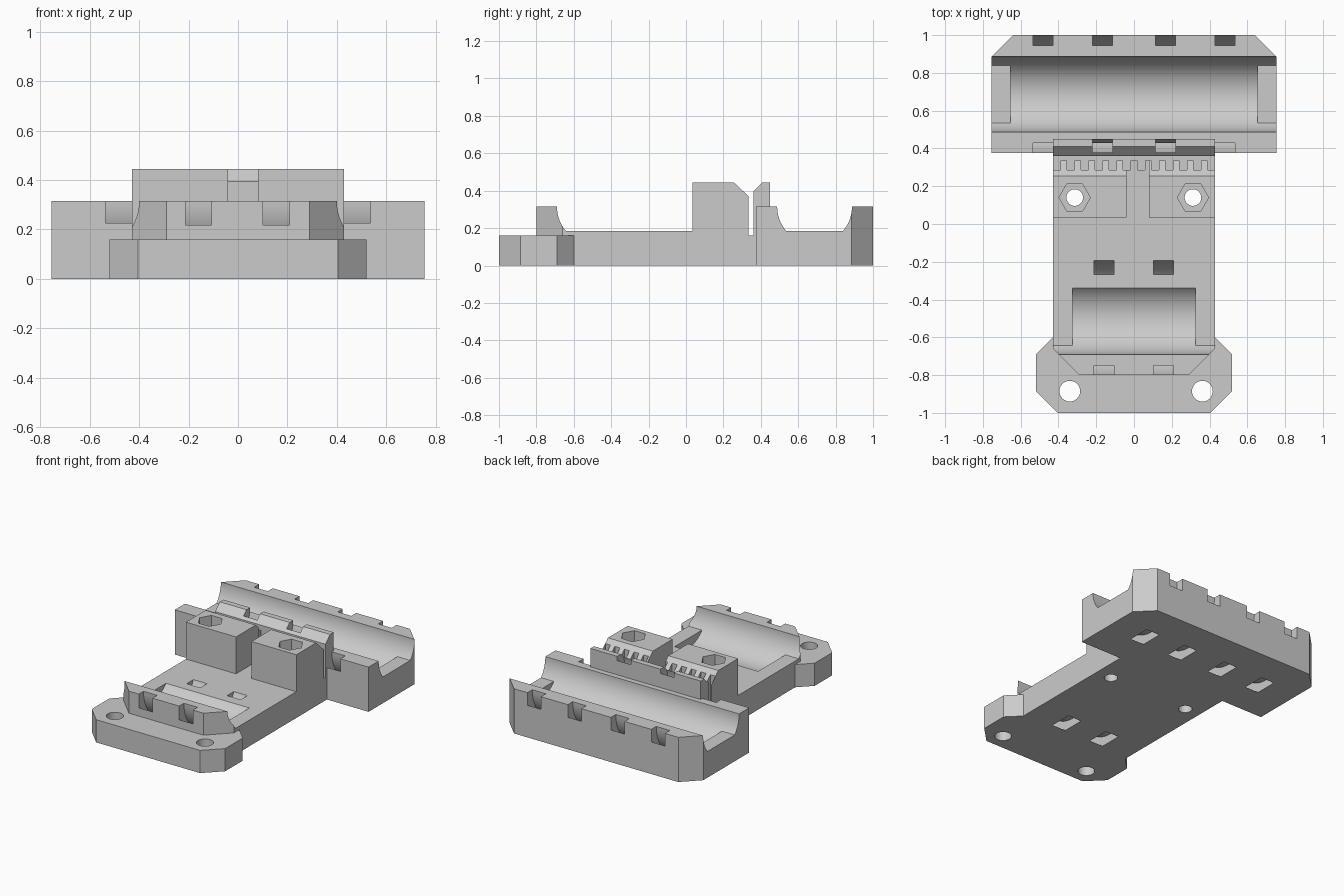
import bpy, bmesh, math
from mathutils import Vector

if "Cube" in bpy.data.objects:
    bpy.data.objects.remove(bpy.data.objects["Cube"])

# Single grey plastic
grey = bpy.data.materials.new("grey_plastic")
grey.use_nodes = True
colour = (0.6, 0.6, 0.6, 1)
grey.diffuse_color = colour
grey.node_tree.nodes["Principled BSDF"].inputs["Base Color"].default_value = colour

ROD_R, ROD_Z, FLOOR, LIP, TOP = 0.2, 0.315, 0.185, 0.315, 0.445
FRONT_Y, BACK_Y = -0.49, 0.6875


def prism(name, pts, axis, lo, hi):
    """Extrude a closed 2D outline along z (points x, y) or x (points y, z)."""
    def place(p, t):
        return Vector((p[0], p[1], t)) if axis == "z" else Vector((t, p[0], p[1]))
    bm = bmesh.new()
    a = [bm.verts.new(place(p, lo)) for p in pts]
    b = [bm.verts.new(place(p, hi)) for p in pts]
    n = len(pts)
    bm.faces.new(a)
    bm.faces.new(b)
    for i in range(n):
        j = (i + 1) % n
        bm.faces.new((a[i], a[j], b[j], b[i]))
    bmesh.ops.recalc_face_normals(bm, faces=bm.faces[:])
    me = bpy.data.meshes.new(name)
    bm.to_mesh(me)
    bm.free()
    me.materials.append(grey)
    ob = bpy.data.objects.new(name, me)
    bpy.context.collection.objects.link(ob)
    return ob


def box(name, x0, x1, y0, y1, z0, z1):
    return prism(name, [(x0, y0), (x1, y0), (x1, y1), (x0, y1)], "z", z0, z1)


def mirrored(half):
    """Complete an outline given its +x half."""
    return half + [(-x, y) for x, y in reversed(half)]


def circle(cx, cy, r, n):
    return [(cx + r * math.cos(2 * math.pi * i / n),
             cy + r * math.sin(2 * math.pi * i / n)) for i in range(n)]


def arc(cy, r, a0, a1, n):
    angles = [math.radians(a0 + (a1 - a0) * i / n) for i in range(n + 1)]
    return [(cy + r * math.cos(a), ROD_Z + r * math.sin(a)) for a in angles]


# Solid parts
body = box("rod_carriage", -0.43, 0.43, -0.66, 0.45, 0, FLOOR)
solids = [
    prism("mounting_flange", mirrored([(0.405, -1), (0.52, -0.885), (0.52, -0.69), (0.43, -0.6)]),
          "z", 0, 0.16),
    prism("front_lip", mirrored([(0.29, -0.8), (0.43, -0.66), (0.43, -0.55)]), "z", 0.05, LIP),
    prism("rear_rod_block", mirrored([(0.755, 0.375), (0.755, 0.885), (0.64, 1)]), "z", 0, LIP),
    prism("belt_wall", [(0.36, 0.05), (0.36, 0.395), (0.41, TOP), (0.45, TOP), (0.45, 0.05)],
          "x", -0.43, 0.43),
]
clamp = [(0.035, 0.05), (0.035, TOP), (0.255, TOP), (0.335, 0.37), (0.335, 0.05)]
solids.append(prism("right_belt_clamp", clamp, "x", -0.43, -0.04))
solids.append(prism("left_belt_clamp", clamp, "x", 0.08, 0.43))

# Rod troughs: shallow along the whole width, deeper between the end ledges
cutters = []
ledge_angle = math.degrees(math.asin((ROD_Z - FLOOR) / ROD_R))
for y, inner, outer in ((FRONT_Y, 0.325, 0.6), (BACK_Y, 0.655, 0.9)):
    top = [(y + ROD_R, 0.6), (y - ROD_R, 0.6)]
    deep = arc(y, ROD_R, 180, 360, 40)
    shallow = (arc(y, ROD_R, 180, 180 + ledge_angle, 9)
               + arc(y, ROD_R, 360 - ledge_angle, 360, 9))
    cutters.append(prism("trough_cutter", deep + top, "x", -inner, inner))
    cutters.append(prism("ledge_cutter", shallow + top, "x", -outer, outer))

# Curved tie slots around each rod
for y, centres in ((FRONT_Y, (-0.16, 0.155)), (BACK_Y, (-0.483, -0.168, 0.168, 0.483))):
    ring = arc(y, 0.325, 140, 400, 52) + arc(y, 0.258, 400, 140, 52)
    for x in centres:
        cutters.append(prism("tie_slot_cutter", ring, "x", x - 0.053, x + 0.053))

# Belt gap with teeth
cutters.append(box("belt_gap_cutter", -0.6, 0.6, 0.335, 0.36, 0.16, 0.6))
for i in range(12):
    x = (i - 5.5) * 0.0745
    cutters.append(box("belt_tooth_cutter", x - 0.02, x + 0.02, 0.285, 0.345, 0.16, 0.6))

# Screw holes and nut traps
for x in (-0.34, 0.362):
    cutters.append(prism("flange_hole_cutter", circle(x, -0.885, 0.055, 32), "z", -0.1, 0.6))
for x in (-0.314, 0.312):
    cutters.append(prism("clamp_hole_cutter", circle(x, 0.14, 0.044, 32), "z", -0.1, 0.6))
    cutters.append(prism("nut_trap_cutter", circle(x, 0.14, 0.083, 6), "z", TOP - 0.1, 0.6))

# Fuse the solids, carve the cutters, then bake the result
for helpers, operation in ((solids, "UNION"), (cutters, "DIFFERENCE")):
    for ob in helpers:
        ob.hide_render = True
        mod = body.modifiers.new(ob.name, "BOOLEAN")
        mod.operation = operation
        mod.solver = "EXACT"
        mod.object = ob
bpy.context.view_layer.update()
baked = bpy.data.meshes.new_from_object(body.evaluated_get(bpy.context.evaluated_depsgraph_get()))
body.modifiers.clear()
body.data = baked
for ob in solids + cutters:
    bpy.data.objects.remove(ob)
baked.materials.clear()
baked.materials.append(grey)
for face in baked.polygons:
    face.material_index = 0

bpy.ops.object.select_all(action="DESELECT")
body.select_set(True)
bpy.context.view_layer.objects.active = body
bpy.ops.object.shade_smooth_by_angle(angle=math.radians(25))
